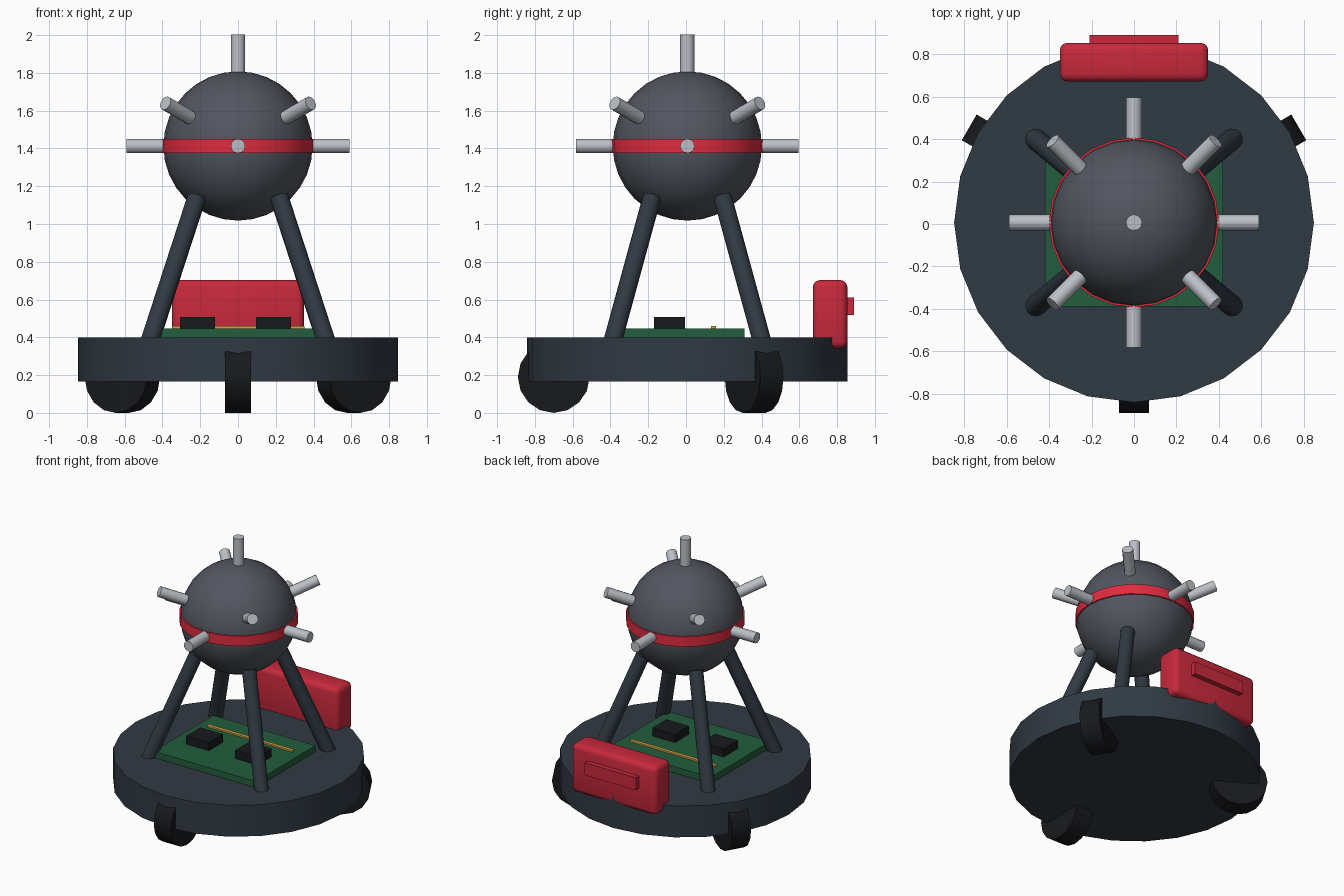
import bpy, math
from mathutils import Vector

if "Cube" in bpy.data.objects:
    bpy.data.objects.remove(bpy.data.objects["Cube"])

OY = 0.007                       # small shift that centres the whole model in y
BALL = Vector((0, OY, 1.413))
BALL_R = 0.395


def material(name, rgb):
    m = bpy.data.materials.new(name)
    m.diffuse_color = (*rgb, 1)
    m.use_nodes = True
    m.node_tree.nodes["Principled BSDF"].inputs["Base Color"].default_value = m.diffuse_color
    return m


DARK = material("dark_blue_grey", (0.03, 0.042, 0.056))
GREY = material("ball_grey", (0.085, 0.092, 0.115))
BLACK = material("black", (0.009, 0.010, 0.012))
SILVER = material("silver", (0.5, 0.53, 0.57))
RED = material("red", (0.75, 0.025, 0.05))
CASE = material("case_red", (0.58, 0.022, 0.045))
GREEN = material("board_green", (0.016, 0.11, 0.045))
GOLD = material("gold", (0.65, 0.38, 0.06))


def finish(name, mat, smooth=True):
    ob = bpy.context.object
    ob.name = name
    ob.data.materials.append(mat)
    if smooth:
        bpy.ops.object.shade_smooth_by_angle(angle=math.radians(35))
    return ob


def rod(name, a, b, r, sides, mat):
    """Cylinder running from point a to point b."""
    a, b = Vector(a), Vector(b)
    d = b - a
    bpy.ops.mesh.primitive_cylinder_add(
        vertices=sides, radius=r, depth=d.length, location=(a + b) / 2,
        rotation=d.to_track_quat('Z', 'Y').to_euler())
    return finish(name, mat)


def box(name, lo, hi, mat, bevel=0):
    """Box between two corners, with an optional rounded edge."""
    lo, hi = Vector(lo), Vector(hi)
    bpy.ops.mesh.primitive_cube_add(size=1, location=(lo + hi) / 2)
    ob = bpy.context.object
    ob.scale = hi - lo
    bpy.ops.object.transform_apply(location=False, rotation=False, scale=True)
    if bevel:
        mod = ob.modifiers.new("rounded_edges", 'BEVEL')
        mod.width, mod.segments = bevel, 3
        bpy.ops.object.modifier_apply(modifier=mod.name)
    return finish(name, mat, smooth=bool(bevel))


# Round base
rod("base", (0, OY, 0.167), (0, OY, 0.4), 0.848, 24, DARK)

# Three wheels around the rim, axles tangent to it
for i, deg in enumerate((-90, 30, 150)):
    t = math.radians(deg)
    c = Vector((0.707 * math.cos(t), 0.707 * math.sin(t) + OY, 0.19))
    axle = Vector((-math.sin(t), math.cos(t), 0)) * 0.07
    rod(f"wheel_{i + 1}", c - axle, c + axle, 0.19, 16, BLACK)

# Four leaning legs
for i, (sx, sy) in enumerate(((1, 1), (1, -1), (-1, 1), (-1, -1))):
    rod(f"leg_{i + 1}", (sx * 0.466, sy * 0.395 + OY, 0.38),
        (sx * 0.217, sy * 0.186 + OY, 1.145), 0.05, 12, DARK)

# Ball and its belt
bpy.ops.mesh.primitive_uv_sphere_add(segments=24, ring_count=16,
                                     radius=BALL_R, location=BALL)
finish("ball", GREY)
rod("belt", BALL - Vector((0, 0, 0.037)), BALL + Vector((0, 0, 0.037)), 0.401, 24, RED)

# Pegs: one on top, four level, four raised on the diagonals
directions = [(0, 0, 1), (1, 0, 0), (-1, 0, 0), (0, 1, 0), (0, -1, 0)]
directions += [(sx, sy, 0.59) for sx in (1, -1) for sy in (1, -1)]
for i, d in enumerate(directions):
    d = Vector(d).normalized()
    rod(f"peg_{i + 1}", BALL + d * 0.385, BALL + d * 0.589, 0.038, 12, SILVER)

# Circuit board with two chips and a trace
box("circuit_board", (-0.42, -0.39, 0.39), (0.42, 0.31, 0.447), GREEN)
for i, x in enumerate((-0.214, 0.188)):
    box(f"chip_{i + 1}", (x - 0.093, -0.17, 0.44), (x + 0.093, -0.005, 0.508), BLACK)
box("trace", (-0.35, 0.133, 0.44), (0.352, 0.158, 0.459), GOLD)

# Rear case with raised panel
box("rear_case", (-0.35, 0.672, 0.342), (0.35, 0.854, 0.703), CASE, bevel=0.036)
box("rear_panel", (-0.21, 0.83, 0.517), (0.21, 0.89, 0.61), CASE)
